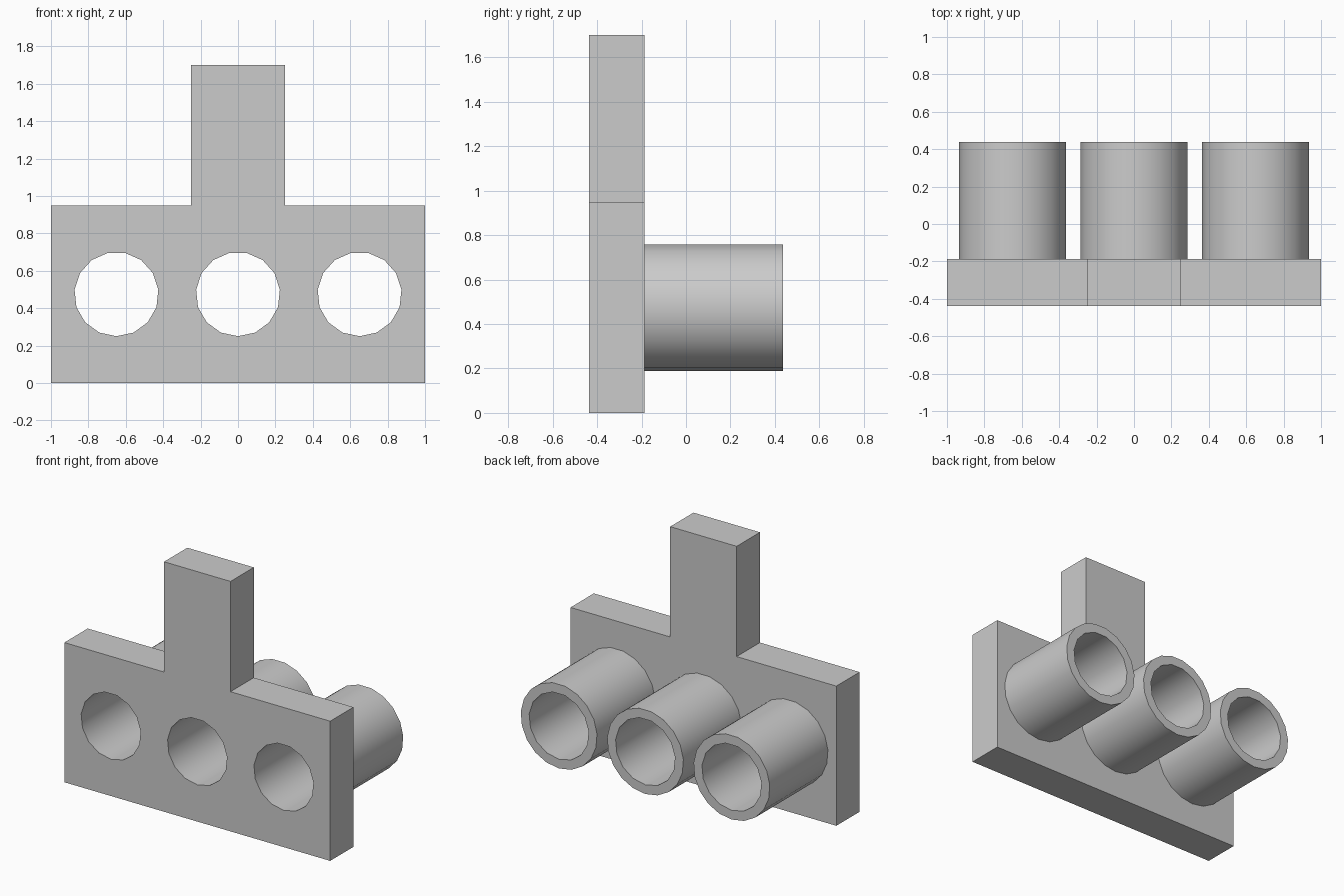
import bpy, bmesh
from math import sin, cos, tau, radians

cube = bpy.data.objects.get("Cube")
if cube:
    bpy.data.objects.remove(cube, do_unlink=True)

grey = bpy.data.materials.new("plain_grey")
grey.use_nodes = True
colour = (0.6, 0.6, 0.6, 1)
grey.diffuse_color = colour
grey.node_tree.nodes["Principled BSDF"].inputs["Base Color"].default_value = colour

FRONT, BACK, END = -0.4375, -0.1875, 0.4375
CENTRES = {"right": -0.65, "middle": 0, "left": 0.65}
HEIGHT = 0.475


def ring(x, radius, sides):
    """Polygon in x and z with one corner pointing down."""
    return [(x + radius * sin(tau * i / sides), HEIGHT - radius * cos(tau * i / sides))
            for i in range(sides)]


def bore(x):
    return ring(x, 0.225, 15)


def prism(name, loops, y0, y1):
    """Fill an outline with its holes, then extrude it along y."""
    bm = bmesh.new()
    for loop in loops:
        verts = [bm.verts.new((x, y0, z)) for x, z in loop]
        for a, b in zip(verts, verts[1:] + verts[:1]):
            bm.edges.new((a, b))
    bmesh.ops.triangle_fill(bm, use_beauty=True, edges=bm.edges[:], normal=(0, -1, 0))
    result = bmesh.ops.extrude_face_region(bm, geom=bm.faces[:], use_keep_orig=True)
    moved = [g for g in result["geom"] if isinstance(g, bmesh.types.BMVert)]
    bmesh.ops.translate(bm, verts=moved, vec=(0, y1 - y0, 0))
    bmesh.ops.recalc_face_normals(bm, faces=bm.faces[:])
    mesh = bpy.data.meshes.new(name)
    bm.to_mesh(mesh)
    bm.free()
    mesh.materials.append(grey)
    obj = bpy.data.objects.new(name, mesh)
    bpy.context.collection.objects.link(obj)
    bpy.ops.object.select_all(action="DESELECT")
    obj.select_set(True)
    bpy.context.view_layer.objects.active = obj
    bpy.ops.object.shade_smooth_by_angle(angle=radians(35))


# Wide plate with an upright tab and three round holes
half = [(1, 0), (1, 0.95), (0.25, 0.95), (0.25, 1.7)]
outline = half + [(-x, z) for x, z in reversed(half)]
prism("holder_plate", [outline] + [bore(x) for x in CENTRES.values()], FRONT, BACK)

# Hollow tubes continuing the holes behind the plate
for side, x in CENTRES.items():
    prism(side + "_tube", [ring(x, 0.2875, 19), bore(x)], BACK, END)
